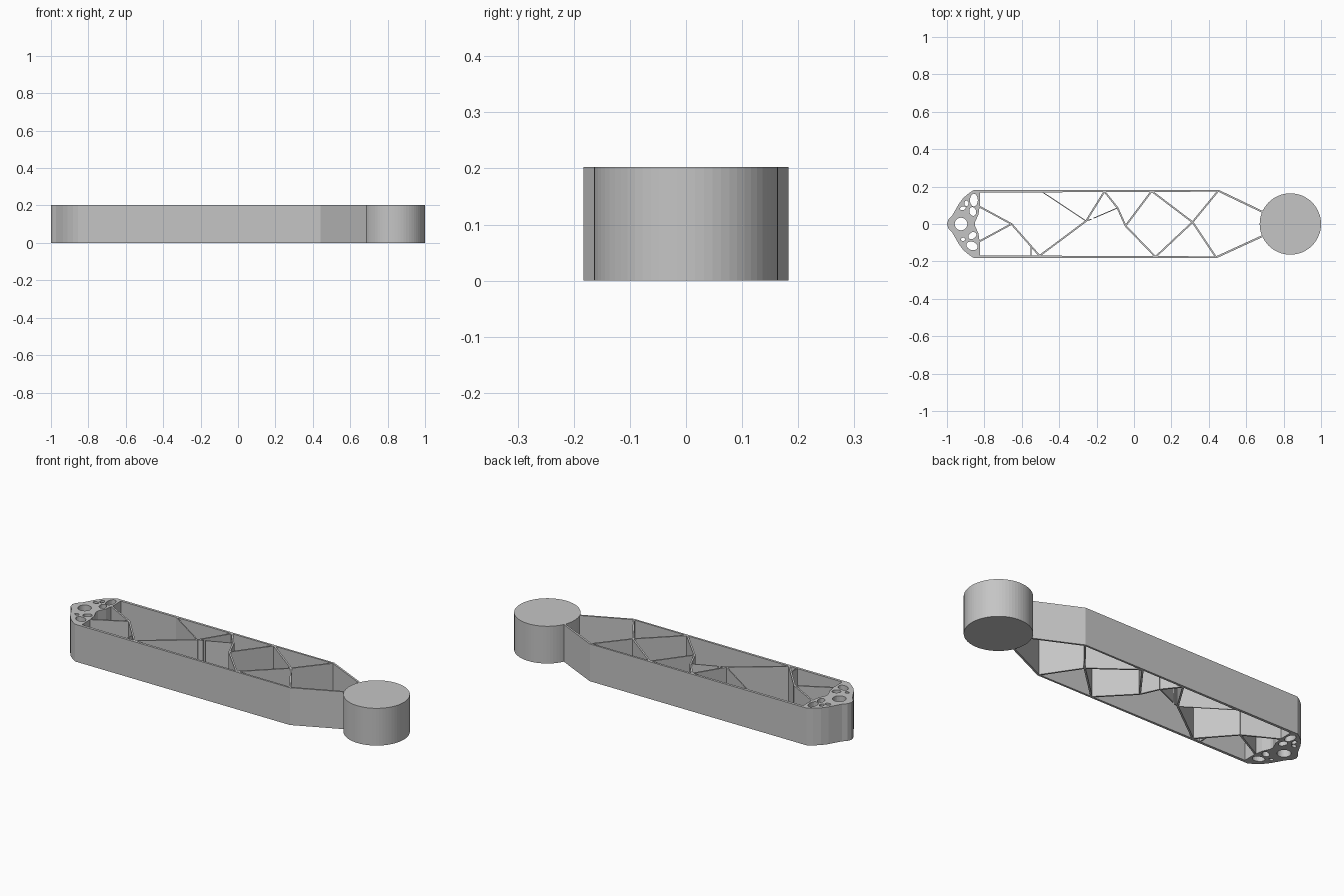
import bpy
import bmesh
from math import cos, sin, pi, radians
from mathutils import Vector

cube = bpy.data.objects.get("Cube")
if cube:
    bpy.data.objects.remove(cube, do_unlink=True)

HEIGHT = 0.203

grey = bpy.data.materials.new("plain grey")
grey.use_nodes = True
colour = (0.56, 0.56, 0.56, 1)
grey.diffuse_color = colour
grey.node_tree.nodes["Principled BSDF"].inputs["Base Color"].default_value = colour


def ellipse(x, y, rx, ry, turn=0, sides=20):
    t = radians(turn)
    loop = []
    for i in range(sides):
        a = 2 * pi * i / sides
        u, v = rx * cos(a), ry * sin(a)
        loop.append((x + u * cos(t) - v * sin(t), y + u * sin(t) + v * cos(t)))
    return loop


def prism(name, *loops):
    """Full-height solid from an outline, with any further loops as holes."""
    curve = bpy.data.curves.new(name + " profile", "CURVE")
    curve.dimensions = "2D"
    curve.fill_mode = "BOTH"
    curve.extrude = HEIGHT / 2
    for loop in loops:
        spline = curve.splines.new("POLY")
        spline.points.add(len(loop) - 1)
        for point, (x, y) in zip(spline.points, loop):
            point.co = (x, y, 0, 1)
        spline.use_cyclic_u = True
    helper = bpy.data.objects.new(name + " helper", curve)
    bpy.context.collection.objects.link(helper)
    deps = bpy.context.evaluated_depsgraph_get()
    mesh = bpy.data.meshes.new_from_object(helper.evaluated_get(deps))
    bpy.data.objects.remove(helper)
    bpy.data.curves.remove(curve)
    bm = bmesh.new()
    bm.from_mesh(mesh)
    bmesh.ops.remove_doubles(bm, verts=bm.verts, dist=0.0001)
    bmesh.ops.recalc_face_normals(bm, faces=bm.faces)
    bmesh.ops.translate(bm, verts=bm.verts, vec=(0, 0, HEIGHT / 2))
    for face in bm.faces:
        face.smooth = False
    bm.to_mesh(mesh)
    bm.free()
    mesh.materials.clear()
    mesh.materials.append(grey)
    mesh.name = name
    obj = bpy.data.objects.new(name, mesh)
    bpy.context.collection.objects.link(obj)
    return obj


def strut(name, start, end, thick=0.009):
    a, b = Vector(start), Vector(end)
    d = (b - a).normalized()
    n = Vector((-d.y, d.x)) * thick / 2
    prism(name, [a + n, a - n, b - n, b + n])


# Solid round end
prism("round_end", ellipse(0.836, 0, 0.164, 0.164, sides=64))

# Side rails, bending in to meet the round end
for name, side, bend in (("back_rail", 1, 0.452), ("front_rail", -1, 0.441)):
    rail = [(-0.85, 0.183), (bend, 0.183), (0.7, 0.064), (0.7, 0.053),
            (bend - 0.003, 0.173), (-0.83, 0.168)]
    prism(name, [(x, y * side) for x, y in rail])

# Pierced mounting bracket
half = [(-0.824, 0.183), (-0.855, 0.183), (-0.882, 0.165), (-0.912, 0.14),
        (-0.935, 0.11), (-0.955, 0.075), (-0.972, 0.045), (-0.992, 0.024)]
inner = [(-0.85, 0.01), (-0.832, 0.05), (-0.824, 0.1)]
outline = (half + [(-1, 0)] + [(x, -y) for x, y in reversed(half)]
           + [(x, -y) for x, y in reversed(inner)] + inner)
prism("mounting_bracket", outline,
      ellipse(-0.925, 0, 0.034, 0.034),
      ellipse(-0.856, 0.128, 0.021, 0.034),
      ellipse(-0.862, 0.067, 0.018, 0.024, 15),
      ellipse(-0.896, 0.11, 0.011, 0.015),
      ellipse(-0.915, 0.084, 0.016, 0.01, 15),
      ellipse(-0.866, -0.117, 0.031, 0.022, -20),
      ellipse(-0.864, -0.062, 0.023, 0.017, 35),
      ellipse(-0.914, -0.082, 0.012, 0.009))

# Irregular lattice between the rails
nodes = {
    "A": (-0.83, 0.095), "B": (-0.655, 0), "C": (-0.83, -0.095),
    "D": (-0.505, -0.17), "E": (-0.256, 0.016), "F": (-0.495, 0.174),
    "G": (-0.158, 0.174), "H": (-0.088, 0.086), "I": (-0.045, -0.01),
    "J": (0.094, 0.176), "K": (0.115, -0.176), "L": (0.313, 0.01),
    "M": (0.45, 0.177), "N": (0.438, -0.177),
}
for pair in "AB BC BD DE EG GH HI IJ IK KL JL LM LN".split():
    strut("strut_" + pair.lower(), nodes[pair[0]], nodes[pair[1]])

# Thin webs and the short stub
strut("thin_web", nodes["F"], nodes["E"], 0.005)
strut("web_near_end", nodes["E"], (-0.228, 0.026), 0.006)
strut("web_far_end", (-0.216, 0.031), nodes["H"], 0.005)
strut("short_stub", (-0.55, -0.12), (-0.55, -0.172), 0.006)
